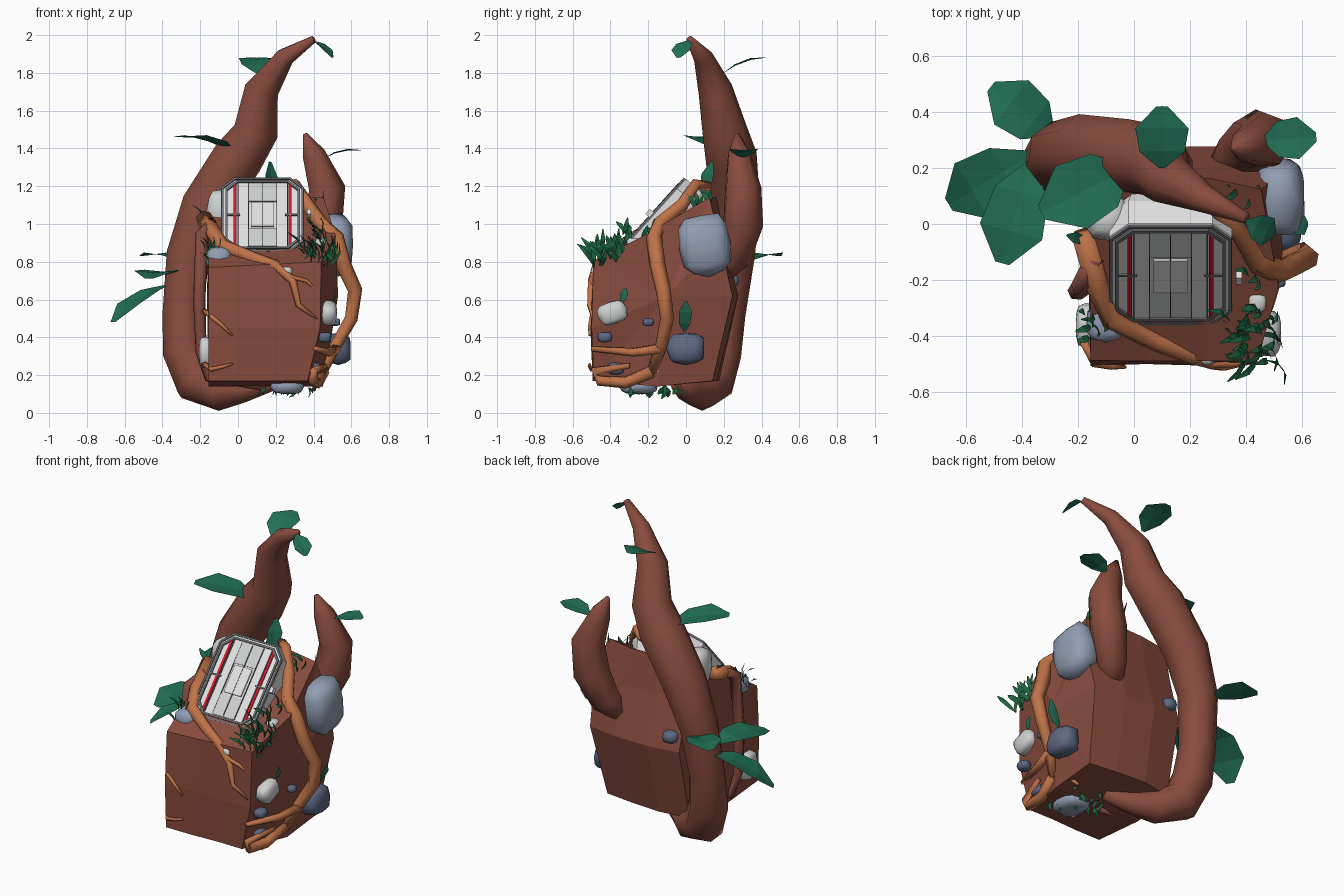
import bpy, bmesh, math, random
from mathutils import Vector, Matrix

if "Cube" in bpy.data.objects:
    bpy.data.objects.remove(bpy.data.objects["Cube"])
random.seed(4)

def mat(name, *c):
    m = bpy.data.materials.new(name)
    m.diffuse_color = (*c, 1)
    m.use_nodes = True
    m.node_tree.nodes["Principled BSDF"].inputs["Base Color"].default_value = m.diffuse_color
    return m

BROWN = mat("brown bark", .25, .072, .048)
ORANGE = mat("orange vine", .52, .17, .065)
LEAF = mat("leaf green", .016, .165, .095)
GRASS = mat("grass green", .012, .13, .05)
BLUE = mat("blue grey stone", .28, .34, .45)
SLATE = mat("slate stone", .11, .14, .23)
PALE = mat("pale stone", .62, .63, .63)
WHITE = mat("panel white", .76, .76, .76)
STEEL = mat("steel grey", .16, .165, .175)
RED = mat("red stripe", .65, .01, .025)

def finish(name, bm, m, smooth=False):
    bmesh.ops.recalc_face_normals(bm, faces=bm.faces[:])
    me = bpy.data.meshes.new(name)
    bm.to_mesh(me)
    bm.free()
    me.materials.append(m)
    for p in me.polygons:
        p.use_smooth = smooth
    ob = bpy.data.objects.new(name, me)
    bpy.context.collection.objects.link(ob)
    return ob

def tube(name, m, radius, pts, sides=6):
    """Tube through points; radius(t) gives its thickness along the way."""
    bm = bmesh.new()
    P = [Vector(p) for p in pts]
    rings, prev, side = [], None, None
    for i, p in enumerate(P):
        d = (P[min(i + 1, len(P) - 1)] - P[max(i - 1, 0)]).normalized()
        side = prev.rotation_difference(d) @ side if prev else d.orthogonal().normalized()
        prev = d
        up = d.cross(side)
        r = radius(i / (len(P) - 1))
        rings.append([bm.verts.new(p + r * (side * math.cos(a) + up * math.sin(a)))
                      for a in (2 * math.pi * k / sides for k in range(sides))])
    for a, b in zip(rings, rings[1:]):
        for k in range(sides):
            j = (k + 1) % sides
            bm.faces.new((a[k], a[j], b[j], b[k]))
    bm.faces.new(rings[0])
    bm.faces.new(rings[-1])
    return finish(name, bm, m, True)

def taper(a, b):
    return lambda t: a + (b - a) * t ** 1.5

def rock(name, m, c, r, tilt=0):
    """Rounded boxy stone, tilted about x."""
    bm = bmesh.new()
    bmesh.ops.create_icosphere(bm, subdivisions=2, radius=1)
    turn = Matrix.Rotation(math.radians(tilt), 3, 'X')
    for v in bm.verts:
        k = 1 + random.uniform(-.05, .05)
        v.co = turn @ Vector([math.copysign(abs(q) ** .65, q) * s * k for q, s in zip(v.co, r)]) + Vector(c)
    finish(name, bm, m, True)

def add_leaf(bm, base, tip, width, up=(0, 0, 1), bend=.08):
    """Folded, bent leaf of cross rows between a stem and a tip."""
    base, tip = Vector(base), Vector(tip)
    d = tip - base
    s = d.cross(Vector(up)).normalized()
    n = s.cross(d).normalized()
    rows = []
    for t, w in ((0, .12), (.3, .85), (.68, 1), (1, .22)):
        mid = base + d * t + n * d.length * bend * math.sin(t * math.pi)
        rows.append([bm.verts.new(mid + s * width / 2 * w * k + n * abs(k) * width * .05 * w)
                     for k in (-1, 0, 1)])
    for a, b in zip(rows, rows[1:]):
        for k in (0, 1):
            bm.faces.new((a[k], a[k + 1], b[k + 1], b[k]))

def leaf(name, base, tip, width, up=(0, 0, 1)):
    bm = bmesh.new()
    add_leaf(bm, base, tip, width, up)
    finish(name, bm, LEAF)

def grass(name, c, n, spread, h, up=1):
    bm = bmesh.new()
    for _ in range(n):
        b = Vector(c) + Vector([random.uniform(-q, q) for q in spread])
        t = b + Vector((random.uniform(-.6, .6) * h, random.uniform(-.6, .4) * h,
                        up * random.uniform(.5, 1) * h))
        add_leaf(bm, b, t, .026, (1, .3, .2), .2)
    finish(name, bm, GRASS)

# Earth block: side profile lofted across x, with bulged ends
prof = [(-.49, .17), (-.5, .45), (-.485, .77), (-.22, .94), (.13, 1.14),
        (.17, .92), (.24, .62), (.14, .17), (-.15, .14)]
def xlim(y, z):
    right = .435 + .1 * math.sin((y + .5) / .75 * math.pi * .8) - max(0, .45 - z) * .25
    return (-.155 if y < 0 else -.125), right - max(0, z - .95) * .35
bm = bmesh.new()
cols = []
for f in (0, .33, .68, 1):
    col = []
    for y, z in prof:
        lo, hi = xlim(y, z)
        back = .035 * math.sin(f * math.pi) if y > .1 else 0
        lift = .03 * f if y < -.48 and z > .7 else 0
        col.append(bm.verts.new((lo + (hi - lo) * f, y + back + random.uniform(-.008, .008), z + lift)))
    cols.append(col)
n = len(prof)
for a, b in zip(cols, cols[1:]):
    for k in range(n):
        bm.faces.new((a[k], a[(k + 1) % n], b[(k + 1) % n], b[k]))
for col, x in ((cols[0], -.165), (cols[-1], .53)):
    c = bm.verts.new((x, -.1, .62))
    for k in range(n):
        bm.faces.new((col[k], col[(k + 1) % n], c))
finish("earth_block", bm, BROWN)

# Large roots
girth = (.035, .07, .1, .12, .118, .108, .118, .135, .138, .12, .092, .052, .02)
tube("main_root", BROWN, lambda t: girth[round(t * 12)], [
    (.18, -.05, .15), (.03, .01, .125), (-.09, .08, .11), (-.225, .14, .165), (-.285, .18, .32), (-.295, .21, .52),
    (-.265, .25, .83), (-.17, .26, 1.09), (0, .24, 1.35), (.095, .205, 1.49),
    (.125, .155, 1.71), (.25, .09, 1.885), (.4, .02, 1.978)], 8)
tube("back_root", BROWN, lambda t: .012 + .098 * math.sin(math.pi * (.13 + .87 * t)), [
    (.28, .14, .68), (.38, .25, .82), (.445, .3, 1), (.47, .3, 1.19), (.4, .28, 1.37), (.355, .27, 1.478)], 7)
tube("left_root", BROWN, taper(.036, .022), [
    (-.14, -.12, 1), (-.19, -.22, .95), (-.205, -.24, .6), (-.195, -.24, .32), (-.16, -.22, .19), (.12, -.18, .14)])

# Orange vines
tube("right_vine", ORANGE, lambda t: .026 + .017 * math.sin(t * math.pi), [
    (.22, .12, 1.2), (.3, .05, 1.21), (.37, -.02, 1.1), (.44, -.14, 1), (.52, -.17, .93), (.56, -.15, .78),
    (.62, -.12, .65), (.6, -.1, .5), (.52, -.13, .36), (.45, -.18, .22)])
tube("right_vine_loop", ORANGE, taper(.035, .015), [
    (.45, -.18, .22), (.42, -.32, .16), (.4, -.46, .17), (.4, -.49, .22), (.46, -.3, .25)])
tube("top_vine", ORANGE, taper(.045, .007), [
    (-.18, -.03, 1.03), (-.13, -.22, .95), (-.08, -.34, .88), (.08, -.42, .82), (.2, -.47, .78),
    (.29, -.5, .7), (.32, -.51, .57), (.43, -.49, .49)])
tube("top_vine_branch", ORANGE, taper(.015, .007), [(.2, -.47, .78), (.28, -.5, .72), (.36, -.5, .7), (.44, -.47, .63)])
tube("side_branch", ORANGE, taper(.028, .014), [(.52, -.13, .34), (.48, -.28, .32), (.41, -.5, .34)])
tube("low_branch", ORANGE, taper(.022, .01), [(.45, -.18, .24), (.43, -.08, .19), (.4, -.02, .12)])
for z, drop in ((.51, -.1), (.23, .03)):
    tube("front_twig", ORANGE, taper(.015, .006), [
        (-.18, -.42, z + .03), (-.14, -.5, z), (-.08, -.51, z + drop * .5), (-.03, -.51, z + drop)])

# Stones
rock("shoulder_stone", BLUE, (.52, .1, .89), (.09, .14, .165), 8)
rock("side_stone", SLATE, (.53, 0, .34), (.07, .1, .085))
rock("side_pale_stone", PALE, (.48, -.39, .53), (.045, .08, .06), 20)
rock("bottom_stone", BLUE, (.26, -.25, .14), (.09, .1, .04))
rock("left_pale_stone", PALE, (-.17, -.36, .32), (.04, .08, .085))
rock("left_top_stone", BLUE, (-.1, -.35, .82), (.07, .07, .06))
rock("hatch_stone", PALE, (-.09, .02, 1.07), (.075, .08, .11))
for m, x, y, z, r in ((SLATE, .515, -.2, .48, .026), (SLATE, .46, -.43, .4, .035), (SLATE, .4, -.37, .235, .04),
                      (PALE, .26, -.47, .75, .03), (PALE, .44, -.28, .9, .033), (SLATE, -.06, .23, .7, .045)):
    rock("pebble", m, (x, y, z), (r, r * 1.1, r * .8))

# Broad leaves
leaf("left_leaf_back", (-.29, .32, .8), (-.51, .49, .83), .2)
leaf("left_leaf_low", (-.36, .25, .68), (-.66, .07, .48), .23)
leaf("left_leaf_front", (-.37, .22, .73), (-.47, -.14, .71), .23)
leaf("middle_leaf", (-.02, .2, 1.38), (-.33, .04, 1.46), .25)
leaf("upper_leaf", (.1, .2, 1.8), (.1, .42, 1.88), .19)
leaf("tip_leaf", (.4, .01, 1.97), (.5, -.04, 1.88), .11)
leaf("back_root_leaf", (.46, .3, 1.35), (.65, .31, 1.39), .15)
leaf("side_leaf", (.54, -.01, .43), (.62, 0, .59), .07, (1, 0, 0))
leaf("hatch_leaf", (.15, .1, 1.1), (.17, .14, 1.33), .09, (1, -1, 0))
leaf("vine_leaf", (-.17, -.06, 1.02), (-.24, -.04, 1.1), .04)
leaf("pale_stone_leaf", (.5, -.34, .58), (.51, -.32, .66), .04, (1, 0, 0))

# Grass tufts
grass("grass_front_top", (.4, -.41, .8), 44, (.07, .08, .03), .15)
grass("grass_slope", (.43, -.25, .92), 10, (.03, .1, .03), .1)
grass("grass_left", (-.16, -.32, .82), 8, (.03, .1, .05), .09)
grass("grass_below", (.22, -.18, .14), 16, (.16, .14, .01), .07, -1)
grass("grass_back", (.37, .08, 1.08), 8, (.05, .05, .02), .1)

# Hatch: tilted octagonal box with raised rims and thin plates
HATCH = Matrix.Translation((.13, -.185, 1.05)) @ Matrix.Rotation(math.radians(48), 4, 'X')

def octagon(s, w=.22, h=.265, c=.07):
    a, b, c = w - s, h - s, c - s * .4
    half = [(a, c - b), (a, b - c), (a - c, b), (c - a, b)]
    return half + [(-x, -y) for x, y in half]

def loft(name, layers, m, closed=False):
    """Joins octagons given as (inset, height); closed makes a ring."""
    bm = bmesh.new()
    R = [[bm.verts.new(HATCH @ Vector((x, y, z))) for x, y in octagon(s)] for s, z in layers]
    for a, b in (zip(R, R[1:] + R[:1]) if closed else zip(R, R[1:])):
        for k in range(8):
            bm.faces.new((a[k], a[(k + 1) % 8], b[(k + 1) % 8], b[k]))
    if not closed:
        bm.faces.new(R[0])
        bm.faces.new(R[-1])
    finish(name, bm, m)

def plate(name, u, v, w, h, m, z=-.004, t=.008):
    bm = bmesh.new()
    bmesh.ops.create_cube(bm, size=1, matrix=HATCH @ Matrix.Translation((u, v, z)) @ Matrix.Diagonal((w, h, t, 1)))
    finish(name, bm, m)

loft("hatch_body", [(.03, -.2), (0, -.12), (0, -.012), (.006, -.006)], WHITE)
loft("hatch_outer_rim", [(.003, -.012), (.003, .002), (.013, .002), (.013, -.012)], STEEL, True)
loft("hatch_inner_rim", [(.023, -.02), (.023, .003), (.035, .003), (.035, -.02)], STEEL, True)
for s in (-1, 1):
    plate("red_stripe", s * .145, 0, .016, .45, RED)
    plate("seam", s * .131, 0, .005, .45, STEEL)
    plate("grey_square", 0, s * .16, .15, .13, PALE)
    plate("square_line", s * .075, 0, .004, .45, STEEL, -.003)
    plate("cross_line", s * .155, 0, .07, .008, STEEL, -.002)
plate("centre_panel", 0, 0, .12, .17, WHITE, 0)
plate("centre_line", 0, 0, .005, .44, STEEL, .001)
plate("handle", .245, 0, .022, .035, WHITE, .01, .03)
